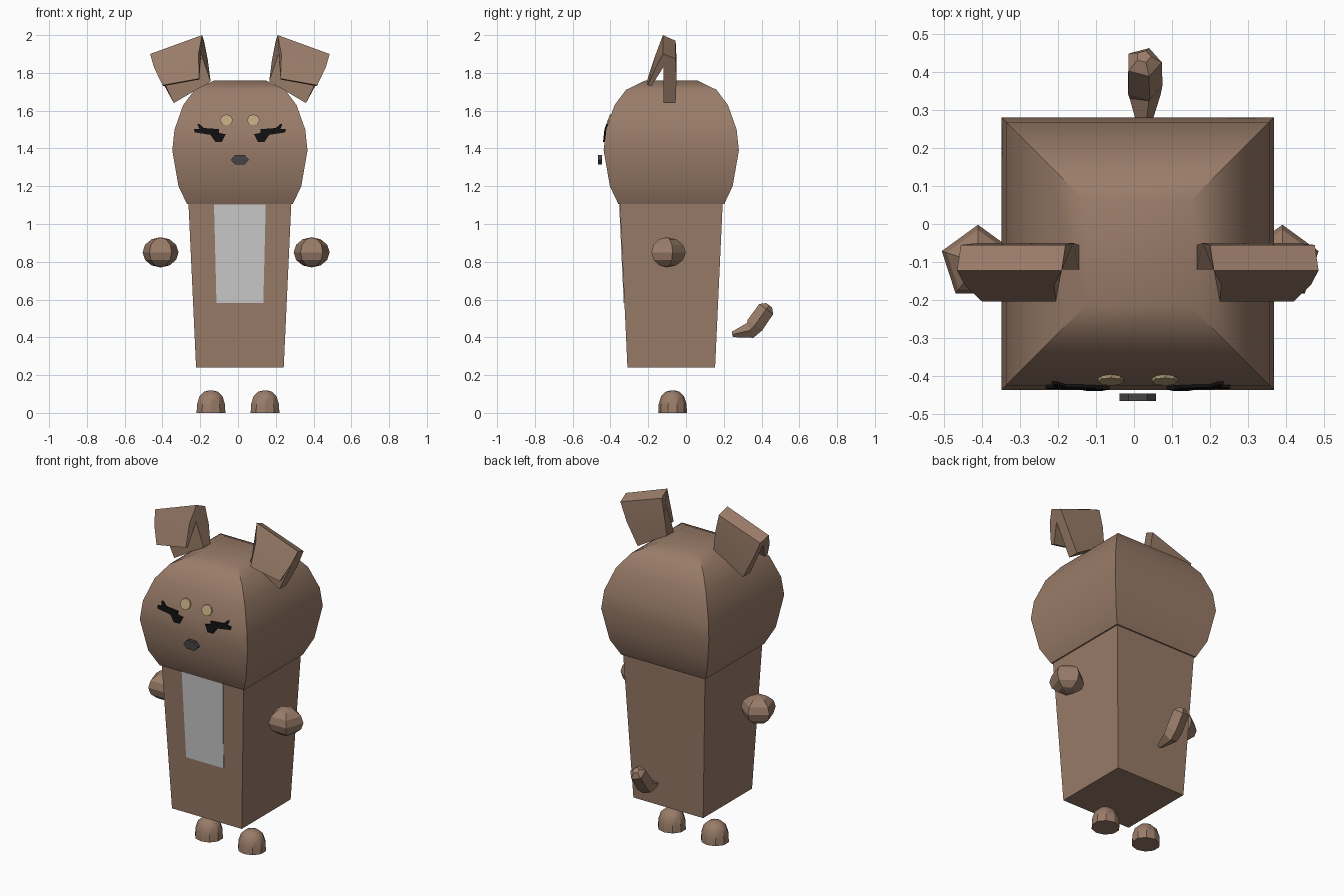
import bpy, bmesh, math
from mathutils import Vector

if "Cube" in bpy.data.objects:
    bpy.data.objects.remove(bpy.data.objects["Cube"])

CX, CY = 0.01, -0.078          # centre line of body and head


def mat(name, rgb):
    m = bpy.data.materials.new(name)
    m.diffuse_color = (*rgb, 1)
    m.use_nodes = True
    m.node_tree.nodes["Principled BSDF"].inputs["Base Color"].default_value = m.diffuse_color
    return m


BROWN = mat("brown", (0.32, 0.20, 0.14))
TAN = mat("tan", (0.50, 0.38, 0.20))
BLACK = mat("black", (0.005, 0.005, 0.005))
DARK = mat("dark_grey", (0.06, 0.06, 0.06))


def finish(bm, name, material=None):
    bmesh.ops.recalc_face_normals(bm, faces=bm.faces)
    me = bpy.data.meshes.new(name)
    bm.to_mesh(me)
    bm.free()
    ob = bpy.data.objects.new(name, me)
    bpy.context.collection.objects.link(ob)
    if material:
        me.materials.append(material)
    return ob


def loft(name, rings, material=None):
    """Skin equal-length rings of points and cap both ends."""
    bm = bmesh.new()
    vs = [[bm.verts.new(p) for p in r] for r in rings]
    n = len(vs[0])
    for a, b in zip(vs, vs[1:]):
        for i in range(n):
            j = (i + 1) % n
            bm.faces.new((a[i], a[j], b[j], b[i]))
    bm.faces.new(vs[0])
    bm.faces.new(vs[-1])
    return finish(bm, name, material)


def square(z, h):
    return [(CX + sx * h, CY + sy * h, z) for sx, sy in ((-1, -1), (1, -1), (1, 1), (-1, 1))]


def smooth(ob):
    bpy.ops.object.select_all(action='DESELECT')
    ob.select_set(True)
    bpy.context.view_layer.objects.active = ob
    bpy.ops.object.shade_smooth_by_angle(angle=math.radians(30))


def plate(name, outline, y_front, thick, material, side=1):
    """Thin plate from an (x, z) outline relative to the centre line, following y_front(z)."""
    rings = [[(CX + side * x, y_front(z) + d, z) for x, z in outline] for d in (0, thick)]
    return loft(name, rings, material)


def ngon(x, z, rx, rz, n):
    return [(x + rx * math.cos(2 * math.pi * i / n), z + rz * math.sin(2 * math.pi * i / n))
            for i in range(n)]


# Tapered box body
BODY = [(0.24, 0.232), (1.105, 0.272)]
loft("body", [square(z, h) for z, h in BODY], BROWN)

# Bulging square head
HEAD = [(1.105, 0.280), (1.20, 0.325), (1.39, 0.358), (1.50, 0.346),
        (1.63, 0.300), (1.71, 0.240), (1.76, 0.137)]
smooth(loft("head", [square(z, h) for z, h in HEAD], BROWN))


def front_of(profile, proud):
    """Front surface y of a square profile at height z."""
    def f(z):
        for (z0, h0), (z1, h1) in zip(profile, profile[1:]):
            if z <= z1:
                return CY - proud - (h0 + (h1 - h0) * (z - z0) / (z1 - z0))
        return CY - proud - profile[-1][1]
    return f


# Chest patch
plate("chest_patch", [(-0.137, 1.104), (0.137, 1.104), (0.124, 0.583), (-0.124, 0.583)],
      front_of(BODY, 0.004), 0.008, None)

# Face: eyes with lashes, brow spots, nose
EYE = [(0.075, 1.475), (0.095, 1.435), (0.13, 1.435), (0.155, 1.472), (0.24, 1.485),
       (0.243, 1.502), (0.215, 1.504), (0.225, 1.53), (0.213, 1.528), (0.19, 1.508),
       (0.11, 1.502), (0.11, 1.482)]
for side, tag in ((-1, "left"), (1, "right")):
    plate("eye_" + tag, EYE, front_of(HEAD, 0.008), 0.014, BLACK, side)
    plate("brow_" + tag, ngon(0.071, 1.55, 0.034, 0.03, 8), front_of(HEAD, 0.008), 0.014, TAN, side)
plate("nose", ngon(0, 1.34, 0.048, 0.03, 6), lambda z: -0.465, 0.02, DARK)

# Folded ears: y, inner (x, z), outer (x, z) around the side profile
EAR = [(-0.055, 0.155, 1.755, 0.350, 1.640),   # upright, back bottom
       (-0.050, 0.170, 1.87, 0.420, 1.77),
       (-0.055, 0.190, 1.970, 0.465, 1.875),   # back top
       (-0.122, 0.200, 2.000, 0.475, 1.900),   # fold ridge
       (-0.160, 0.220, 1.900, 0.455, 1.830),
       (-0.203, 0.215, 1.770, 0.410, 1.735),   # flap tip
       (-0.183, 0.215, 1.765, 0.405, 1.730),
       (-0.120, 0.205, 1.900, 0.440, 1.830),   # inside of fold
       (-0.120, 0.155, 1.755, 0.350, 1.640)]   # front bottom
for side, tag in ((-1, "left"), (1, "right")):
    ear = loft("ear_" + tag, [[(CX + side * p[k], p[0], p[k + 1]) for p in EAR] for k in (1, 3)], BROWN)
    smooth(ear)

# Five-sided ball hands (both point the same way)
for x, tag in ((-0.41, "left"), (0.39, "right")):
    bm = bmesh.new()
    bmesh.ops.create_uvsphere(bm, u_segments=5, v_segments=6, radius=0.1)
    bmesh.ops.scale(bm, vec=(1, 1, 0.8), verts=bm.verts)
    bmesh.ops.translate(bm, vec=(x, -0.102, 0.85), verts=bm.verts)
    finish(bm, "hand_" + tag, BROWN)

# Domed feet
for side, tag in ((-1, "left"), (1, "right")):
    rings = []
    for z, r in ((0, 0.080), (0.045, 0.078), (0.088, 0.064), (0.112, 0.038), (0.118, 0.015)):
        rings.append([(side * 0.143 + r * math.cos(a), -0.071 + 0.95 * r * math.sin(a), z)
                      for a in (math.pi * (i + 0.5) / 5 for i in range(10))])
    smooth(loft("foot_" + tag, rings, BROWN))

# Bent five-sided tail
path = [(0.245, 0.415), (0.34, 0.437), (0.365, 0.465), (0.425, 0.55), (0.44, 0.57)]
radii = [0.015, 0.045, 0.05, 0.048, 0.02]
rings = []
for i, ((y, z), r) in enumerate(zip(path, radii)):
    a, b = path[max(i - 1, 0)], path[min(i + 1, len(path) - 1)]
    t = Vector((0, b[0] - a[0], b[1] - a[1])).normalized()
    up = t.cross(Vector((1, 0, 0)))
    c = Vector((0.025, y, z))
    rings.append([c + r * (math.cos(k * 2 * math.pi / 5) * Vector((1, 0, 0)) +
                           math.sin(k * 2 * math.pi / 5) * up) for k in range(5)])
loft("tail", rings, BROWN)
